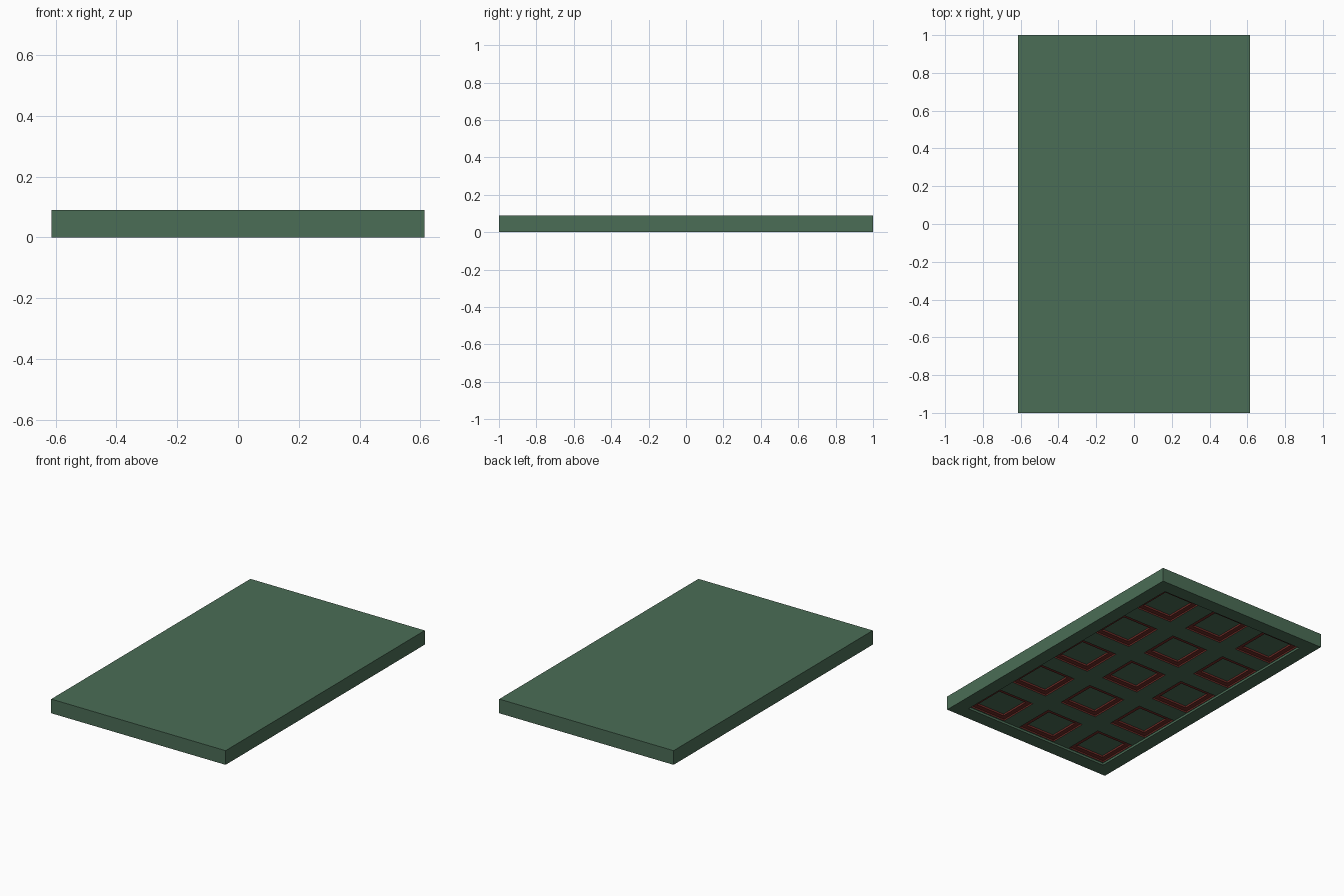
import bpy, bmesh

if "Cube" in bpy.data.objects:
    bpy.data.objects.remove(bpy.data.objects["Cube"])

W, L, H = 1.226, 2.0, 0.09      # slab size
RIM = 0.09                      # width of the outer border
PITCH, NX, NY = 0.385, 3, 5     # coffer grid
OPEN = 0.266                    # coffer opening
BEAM = 0.014                    # height of the lattice beams above the border
# (size, height) of each step going up into a coffer
STEPS = [(OPEN, BEAM), (OPEN, 0.024), (0.205, 0.024), (0.205, 0.036)]


def material(name, rgb):
    m = bpy.data.materials.new(name)
    m.diffuse_color = (*rgb, 1)
    m.use_nodes = True
    m.node_tree.nodes["Principled BSDF"].inputs["Base Color"].default_value = m.diffuse_color
    return m


green = material("dark green", (0.07, 0.153, 0.093))
red = material("deep red", (0.16, 0.026, 0.02))


def make(name, bm, mat):
    bmesh.ops.remove_doubles(bm, verts=bm.verts, dist=1e-5)
    me = bpy.data.meshes.new(name)
    bm.to_mesh(me)
    bm.free()
    me.materials.append(mat)
    ob = bpy.data.objects.new(name, me)
    bpy.context.collection.objects.link(ob)


def ring(bm, x, y, a, b):
    """Four quads joining two outlines (width, length, z), facing down and inward."""
    def outline(w, l, z):
        return [bm.verts.new((x + i * w / 2, y + j * l / 2, z))
                for i, j in ((-1, -1), (1, -1), (1, 1), (-1, 1))]
    p, q = outline(*a), outline(*b)
    for i in range(4):
        j = (i + 1) % 4
        bm.faces.new((p[j], p[i], q[i], q[j]))


def quad(bm, x0, x1, y0, y1, z):
    bm.faces.new([bm.verts.new(c) for c in
                  ((x0, y1, z), (x1, y1, z), (x1, y0, z), (x0, y0, z))])


def cuts(n, half):
    edges = [-half]
    for i in range(n):
        c = (i - (n - 1) / 2) * PITCH
        edges += [c - OPEN / 2, c + OPEN / 2]
    return edges + [half]


centres = [((i - (NX - 1) / 2) * PITCH, (j - (NY - 1) / 2) * PITCH)
           for i in range(NX) for j in range(NY)]

# Slab: outer box without its underside, border and its inner wall
bm = bmesh.new()
bmesh.ops.create_cube(bm, size=1)
for v in bm.verts:
    v.co = (v.co.x * W, v.co.y * L, (v.co.z + 0.5) * H)
bm.normal_update()
bmesh.ops.delete(bm, geom=[f for f in bm.faces if f.normal.z < -0.5], context='FACES_ONLY')
w, l = W - 2 * RIM, L - 2 * RIM
ring(bm, 0, 0, (W, L, 0), (w, l, 0))
ring(bm, 0, 0, (w, l, 0), (w, l, BEAM))
# Lattice beams and coffer panels
xs, ys = cuts(NX, w / 2), cuts(NY, l / 2)
for i in range(len(xs) - 1):
    for j in range(len(ys) - 1):
        if not (i % 2 and j % 2):
            quad(bm, xs[i], xs[i + 1], ys[j], ys[j + 1], BEAM)
for x, y in centres:
    s, z = STEPS[-1]
    quad(bm, x - s / 2, x + s / 2, y - s / 2, y + s / 2, z)
make("coffered_slab", bm, green)

# Red stepped moulding inside every coffer
bm = bmesh.new()
for x, y in centres:
    for (s, z), (t, u) in zip(STEPS[:-1], STEPS[1:]):
        ring(bm, x, y, (s, s, z), (t, t, u))
make("coffer_mouldings", bm, red)
